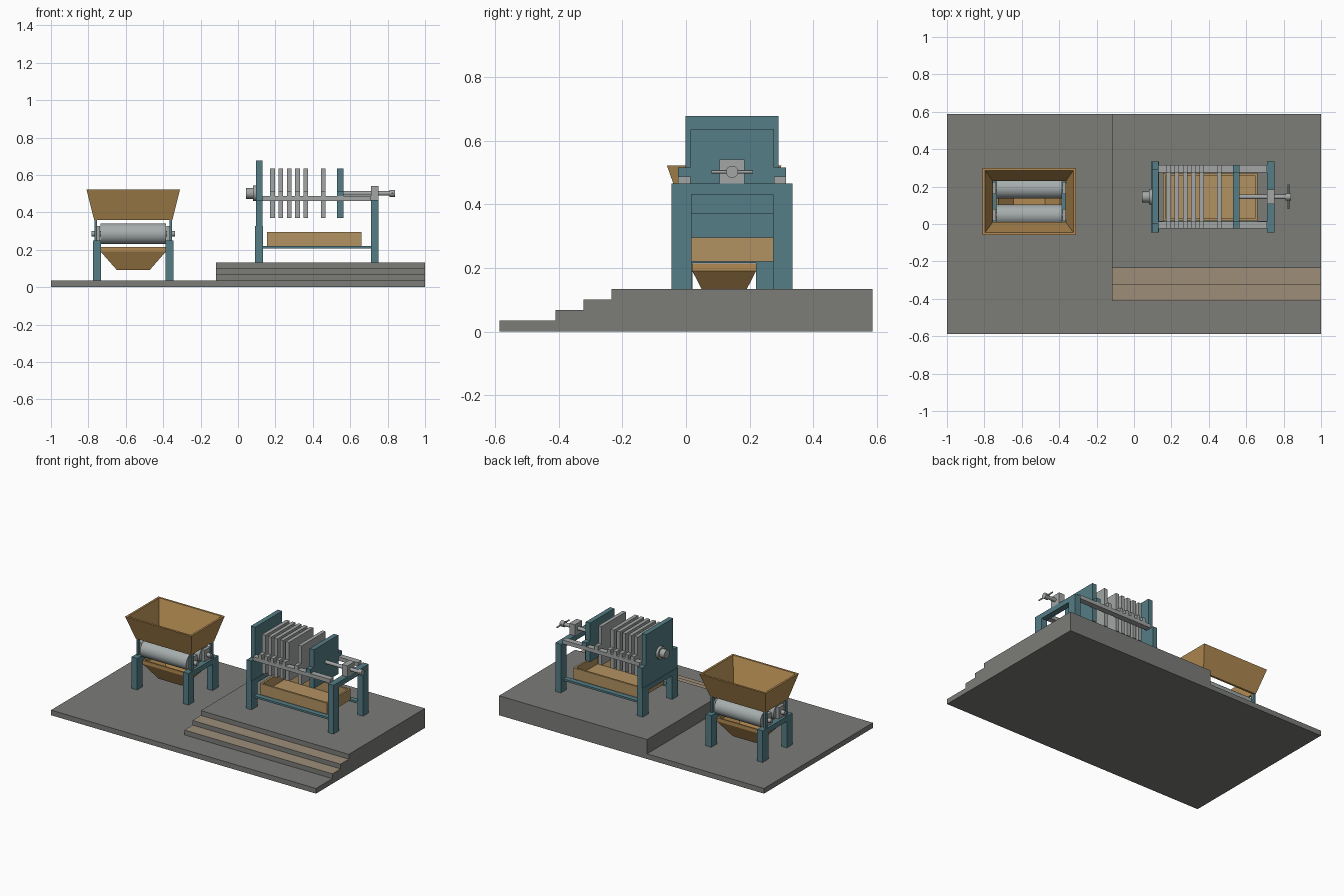
import bpy, bmesh, math
from mathutils import Matrix, Vector

if "Cube" in bpy.data.objects:
    bpy.data.objects.remove(bpy.data.objects["Cube"])


def material(name, rgb):
    m = bpy.data.materials.new(name)
    m.diffuse_color = (*rgb, 1)
    m.use_nodes = True
    m.node_tree.nodes["Principled BSDF"].inputs["Base Color"].default_value = m.diffuse_color
    return m


STONE = material("grey stone", (0.20, 0.205, 0.19))
TREAD = material("tan tread", (0.34, 0.27, 0.19))
TEAL = material("teal paint", (0.09, 0.205, 0.235))
STEEL = material("steel", (0.36, 0.38, 0.37))
ROLLER = material("roller steel", (0.38, 0.42, 0.42))
WOOD = material("hopper brown", (0.45, 0.26, 0.085))
TRAY = material("tray tan", (0.45, 0.29, 0.12))


def finish(name, bm, mat):
    bmesh.ops.recalc_face_normals(bm, faces=bm.faces)
    me = bpy.data.meshes.new(name)
    bm.to_mesh(me)
    bm.free()
    me.materials.append(mat)
    ob = bpy.data.objects.new(name, me)
    bpy.context.collection.objects.link(ob)
    return ob


def box(name, x, y, z, mat):
    """Box from (min, max) pairs."""
    bm = bmesh.new()
    bmesh.ops.create_cube(bm, size=1)
    for v in bm.verts:
        v.co = Vector([(a + b) / 2 + c * (b - a) for c, (a, b) in zip(v.co, (x, y, z))])
    return finish(name, bm, mat)


def rod(name, a, b, r, mat, sides=24):
    """Cylinder between two points."""
    a, b = Vector(a), Vector(b)
    d = b - a
    bm = bmesh.new()
    rot = d.to_track_quat('Z', 'Y').to_matrix().to_4x4()
    bmesh.ops.create_cone(bm, cap_ends=True, segments=sides, radius1=r, radius2=r,
                          depth=d.length, matrix=Matrix.Translation((a + b) / 2) @ rot)
    for f in bm.faces:
        f.smooth = len(f.verts) == 4
    for e in bm.edges:
        e.smooth = all(len(f.verts) == 4 for f in e.link_faces)
    return finish(name, bm, mat)


def shell(name, centre, rings, mat, closed):
    """Rectangular vessel: rings of (half x, half y, z), outside then inside.
    A closed vessel gets a floor; an open one is joined around its outlet."""
    bm = bmesh.new()
    cx, cy = centre
    loops = [[bm.verts.new((cx + sx * hx, cy + sy * hy, z))
              for sx, sy in ((-1, -1), (1, -1), (1, 1), (-1, 1))] for hx, hy, z in rings]
    pairs = list(zip(loops, loops[1:]))
    if closed:
        bm.faces.new(loops[0])
        bm.faces.new(loops[-1])
    else:
        pairs.append((loops[-1], loops[0]))
    for p, q in pairs:
        for i in range(4):
            j = (i + 1) % 4
            bm.faces.new((p[i], p[j], q[j], q[i]))
    return finish(name, bm, mat)


# Floor slab, raised platform and steps with tan treads
box("floor_slab", (-1, 1), (-0.587, 0.587), (0, 0.035), STONE)
box("platform", (-0.117, 1), (-0.234, 0.587), (0.035, 0.133), STONE)
for i, (y0, y1, top) in enumerate(((-0.411, -0.323, 0.068), (-0.323, -0.234, 0.1))):
    step = box(f"step_{i + 1}", (-0.117, 1), (y0, y1), (0.035, top), STONE)
    step.data.materials.append(TREAD)
    for p in step.data.polygons:
        p.material_index = int(p.normal.z > 0.5)

# ---- Roller mill ----
MX, MY = -0.56, 0.12
shell("feed_hopper", (MX, MY),
      ((0.209, 0.123, 0.36), (0.25, 0.18, 0.522), (0.236, 0.166, 0.522), (0.195, 0.109, 0.36)),
      WOOD, False)
shell("discharge_chute", (MX, MY),
      ((0.088, 0.05, 0.092), (0.174, 0.1, 0.19), (0.174, 0.1, 0.214),
       (0.164, 0.09, 0.214), (0.164, 0.09, 0.192), (0.083, 0.045, 0.102)), WOOD, True)

for sx, side in ((-1, "left"), (1, "right")):
    def span(a, b, sx=sx):
        return tuple(sorted((MX + sx * a, MX + sx * b)))
    box(f"mill_beam_{side}", span(0.173, 0.215), (MY - 0.1, MY + 0.1), (0.215, 0.25), TEAL)
    for sy, end in ((-1, "front"), (1, "back")):
        def deep(a, b, sy=sy):
            return tuple(sorted((MY + sy * a, MY + sy * b)))
        box(f"mill_leg_{side}_{end}", span(0.173, 0.215), deep(0.1, 0.16), (0.035, 0.25), TEAL)
        box(f"hopper_post_{side}_{end}", span(0.195, 0.207), deep(0.095, 0.121), (0.25, 0.362), TEAL)
        box(f"bearing_{side}_{end}", span(0.177, 0.197), deep(0.04, 0.104), (0.25, 0.328), STEEL)

for sy, end in ((-1, "front"), (1, "back")):
    y = MY + sy * 0.072
    rod(f"mill_roller_{end}", (MX - 0.174, y, 0.286), (MX + 0.174, y, 0.286), 0.056, ROLLER, 32)
    rod(f"roller_shaft_{end}", (MX - 0.223, y, 0.286), (MX + 0.223, y, 0.286), 0.014, STEEL)

# ---- Filter press ----
PY, PZ = 0.145, 0.502
box("head_plate", (0.097, 0.13), (PY - 0.146, PY + 0.146), (0.325, 0.678), TEAL)
box("head_beam", (0.092, 0.134), (PY - 0.13, PY + 0.13), (0.295, 0.327), TEAL)
box("end_beam", (0.71, 0.752), (PY - 0.13, PY + 0.13), (0.43, 0.465), TEAL)

for sy, end in ((-1, "front"), (1, "back")):
    def deep(a, b, sy=sy):
        return tuple(sorted((PY + sy * a, PY + sy * b)))
    box(f"head_leg_{end}", (0.092, 0.134), deep(0.128, 0.19), (0.133, 0.327), TEAL)
    # upright ear that carries the rail beside the head plate
    box(f"head_bracket_{end}", (0.097, 0.13), deep(0.14, 0.19), (0.327, 0.465), TEAL)
    box(f"end_leg_{end}", (0.71, 0.752), deep(0.128, 0.19), (0.133, 0.465), TEAL)
    box(f"side_rail_{end}", (0.13, 0.712), deep(0.131, 0.17), (0.461, 0.487), STEEL)
    box(f"lower_rail_{end}", (0.134, 0.71), deep(0.13, 0.165), (0.207, 0.22), TEAL)


def hung_plate(name, x, half, mat):
    """Pressing plate with a pair of ears resting on the side rails."""
    box(name, (x - half, x + half), (PY - 0.131, PY + 0.131), (0.37, 0.635), mat)
    for sy in (-1, 1):
        ys = sorted((PY + sy * 0.131, PY + sy * 0.17))
        box(name + "_ear", (x - half, x + half), ys, (0.487, 0.515), mat)


for i, x in enumerate((0.184, 0.229, 0.274, 0.318, 0.363, 0.456)):
    hung_plate(f"filter_plate_{i + 1}", x, 0.0125, STEEL)
hung_plate("moving_plate", 0.547, 0.0165, TEAL)

# Feed inlet, screw, nut block and crank handle
rod("inlet_flange", (0.08, PY, PZ), (0.098, PY, PZ), 0.042, STEEL)
rod("inlet_pipe", (0.043, PY, PZ), (0.08, PY, PZ), 0.029, STEEL)
box("nut_block", (0.71, 0.752), (PY - 0.039, PY + 0.039), (0.465, 0.54), STEEL)
rod("press_screw", (0.56, PY, PZ), (0.82, PY, PZ), 0.012, STEEL)
rod("handle_hub", (0.81, PY, PZ), (0.84, PY, PZ), 0.019, STEEL)
rod("handle_bar", (0.826, PY - 0.065, PZ), (0.826, PY + 0.065, PZ), 0.005, STEEL, 12)

# Collecting tray
shell("collecting_tray", (0.407, PY),
      ((0.252, 0.128, 0.22), (0.252, 0.128, 0.295), (0.239, 0.115, 0.295), (0.239, 0.115, 0.232)),
      TRAY, True)
